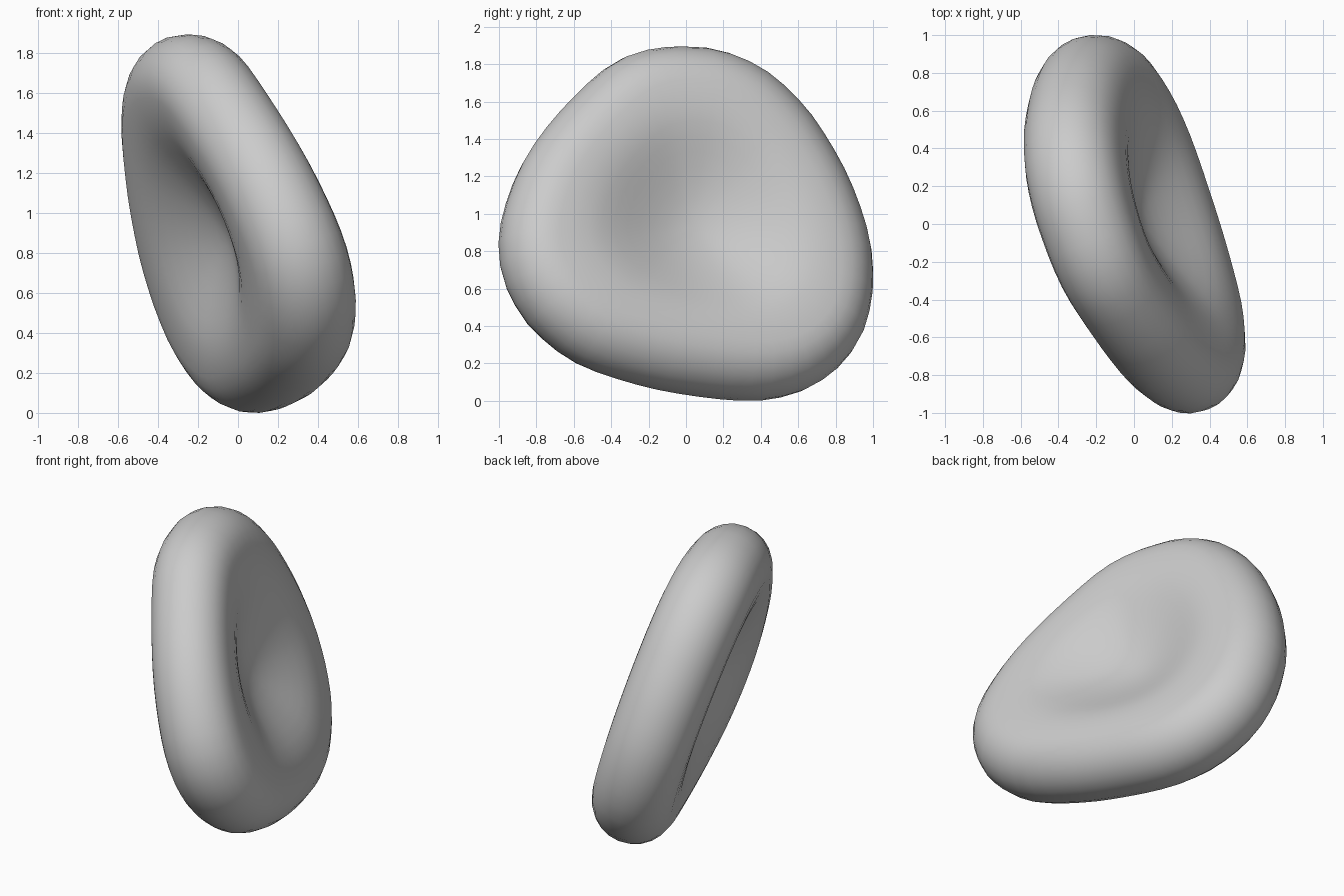
import bpy, bmesh, math
from mathutils import Vector

if "Cube" in bpy.data.objects:
    bpy.data.objects.remove(bpy.data.objects["Cube"])

R = 0.256            # rim tube radius
THIN = 0.065         # half thickness at the dimple centre
TILT_Y, TILT_Z = -0.36, -0.325
STEPS, RINGS, ARC = 54, 10, 12

# Rounded outline of the disc as (y, z)
outline = [(0, 1.89), (-.2, 1.875), (-.4, 1.795), (-.62, 1.60), (-.8, 1.385), (-.91, 1.19),
           (-.98, .98), (-1, .81), (-.98, .675), (-.93, .545), (-.82, .385), (-.59, .205),
           (-.25, .085), (.07, .025), (.34, .003), (.52, .025), (.67, .08), (.82, .19),
           (.93, .34), (.985, .52), (.997, .7), (.97, .91), (.87, 1.19), (.73, 1.44),
           (.6, 1.61), (.41, 1.775), (.19, 1.87)]
outline = [Vector(p) for p in outline]


def smooth_loop(pts, sub=6):
    """Closed Catmull-Rom curve through the points."""
    out, n = [], len(pts)
    for i in range(n):
        a, b, c, d = pts[i - 1], pts[i], pts[(i + 1) % n], pts[(i + 2) % n]
        for k in range(sub):
            t = k / sub
            out.append(0.5 * (2 * b + (c - a) * t + (2 * a - 5 * b + 4 * c - d) * t * t
                              + (3 * b - a - 3 * c + d) * t ** 3))
    return out


def resample(pts, count):
    """Evenly spaced points along a closed polyline."""
    segs = [(a, b, (b - a).length) for a, b in zip(pts, pts[1:] + pts[:1])]
    total, out = sum(s[2] for s in segs), []
    for i in range(count):
        d = total * i / count
        for a, b, length in segs:
            if d <= length:
                out.append(a.lerp(b, d / length))
                break
            d -= length
    return out


def on_plane(y, z):
    return Vector((-0.02 + TILT_Y * y + TILT_Z * (z - 0.95), y, z))


# Rim centre line, slimmer on the upper front and lower back flanks
loop = resample(smooth_loop(outline), STEPS)
rim, radius = [], []
for i, p in enumerate(loop):
    t = (loop[(i + 2) % STEPS] - loop[i - 2]).normalized()
    ang = math.atan2(p.y - 0.95, p.x)
    slim = 0.022 * max(0, math.cos(ang - math.radians(140))) ** 2 \
        + 0.008 * max(0, math.cos(ang + math.radians(50))) ** 2
    r = R - slim
    q = p + Vector((-t.y, t.x)) * (r - 0.004)
    rim.append(on_plane(q.x, q.y) - Vector((slim * 0.7, 0, 0)))
    radius.append(r)
axis = Vector((1, -TILT_Y, -TILT_Z)).normalized()
centre = on_plane(0.02, 0.92)

# Biconcave cell: dimple, round rim, opposite dimple
bm = bmesh.new()


def dimple_point(c, r, t, side):
    p = centre.lerp(c, t)
    s = min(1, 0.5 * t + 0.5 * (p - centre).length / 0.70)
    s = s + (1 - s) * t ** 6
    h = THIN + (r - THIN) * s * s * (3 - 2 * s)
    return p + axis * h * side


columns = []
for i, c in enumerate(rim):
    r = radius[i]
    tangent = (rim[(i + 1) % STEPS] - rim[i - 1]).normalized()
    out = tangent.cross(axis).normalized()
    if out.dot(c - centre) < 0:
        out = -out
    pts = [dimple_point(c, r, k / RINGS, 1) for k in range(1, RINGS)]
    for k in range(ARC + 1):
        a = math.pi * k / ARC
        pts.append(c + (axis * math.cos(a) + out * math.sin(a)) * r)
    pts += [dimple_point(c, r, k / RINGS, -1) for k in range(RINGS - 1, 0, -1)]
    columns.append([bm.verts.new(p) for p in pts])

poles = [bm.verts.new(centre + axis * THIN * s) for s in (1, -1)]
for i, a in enumerate(columns):
    b = columns[(i + 1) % STEPS]
    bm.faces.new((poles[0], a[0], b[0]))
    bm.faces.new((poles[1], b[-1], a[-1]))
    for k in range(len(a) - 1):
        bm.faces.new((a[k], a[k + 1], b[k + 1], b[k]))
bmesh.ops.recalc_face_normals(bm, faces=bm.faces[:])
for f in bm.faces:
    f.smooth = True

mesh = bpy.data.meshes.new("cell_disc")
bm.to_mesh(mesh)
bm.free()
cell = bpy.data.objects.new("cell_disc", mesh)
bpy.context.collection.objects.link(cell)

grey = bpy.data.materials.new("light grey")
grey.diffuse_color = (0.6, 0.6, 0.6, 1)
grey.use_nodes = True
grey.node_tree.nodes["Principled BSDF"].inputs["Base Color"].default_value = grey.diffuse_color
mesh.materials.append(grey)
